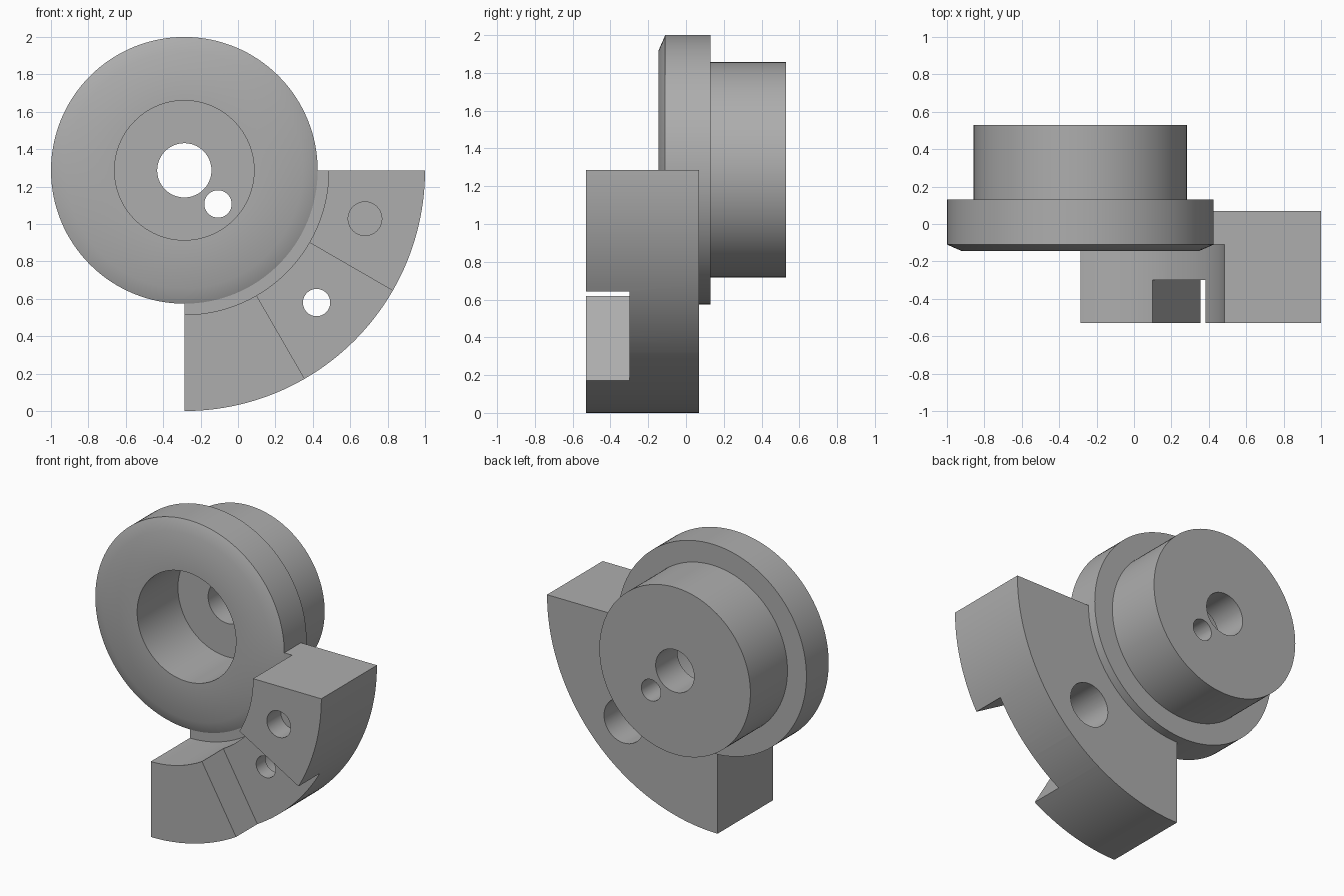
import bpy, bmesh
from math import radians, cos, sin, pi

if "Cube" in bpy.data.objects:
    bpy.data.objects.remove(bpy.data.objects["Cube"], do_unlink=True)

CX, CZ = -0.287, 1.287  # shared turning axis, running along y

grey = bpy.data.materials.new("plain_grey")
grey.use_nodes = True
colour = (0.42, 0.42, 0.42, 1)
grey.diffuse_color = colour
grey.node_tree.nodes["Principled BSDF"].inputs["Base Color"].default_value = colour


def lathe(name, profile, start=0, end=360, steps=128, cx=CX, cz=CZ):
    """Turn a closed (radius, y) profile about an axis along y."""
    full = end - start == 360
    bm = bmesh.new()
    rings = []
    for i in range(steps if full else steps + 1):
        a = radians(start + (end - start) * i / steps)
        rings.append([bm.verts.new((cx + r * cos(a), y, cz + r * sin(a))) for r, y in profile])
    n = len(profile)
    for i in range(steps):
        p, q = rings[i], rings[(i + 1) % len(rings)]
        for j in range(n):
            k = (j + 1) % n
            bm.faces.new((p[j], p[k], q[k], q[j]))
    if not full:
        bm.faces.new(rings[0])
        bm.faces.new(rings[-1])
    bmesh.ops.recalc_face_normals(bm, faces=bm.faces)
    mesh = bpy.data.meshes.new(name)
    bm.to_mesh(mesh)
    bm.free()
    mesh.materials.append(grey)
    obj = bpy.data.objects.new(name, mesh)
    bpy.context.collection.objects.link(obj)
    return obj


def drill(name, x, z, r, y0, y1):
    """Plain cylinder along y, used as a cutter."""
    bm = bmesh.new()
    ends = [[bm.verts.new((x + r * cos(i * pi / 32), y, z + r * sin(i * pi / 32)))
             for i in range(64)] for y in (y0, y1)]
    bm.faces.new(ends[0])
    bm.faces.new(ends[1])
    for i in range(64):
        j = (i + 1) % 64
        bm.faces.new((ends[0][i], ends[0][j], ends[1][j], ends[1][i]))
    bmesh.ops.recalc_face_normals(bm, faces=bm.faces)
    mesh = bpy.data.meshes.new(name)
    bm.to_mesh(mesh)
    bm.free()
    mesh.materials.append(grey)
    obj = bpy.data.objects.new(name, mesh)
    bpy.context.collection.objects.link(obj)
    return obj


def cut(target, cutter):
    cutter.hide_render = True
    mod = target.modifiers.new(cutter.name, 'BOOLEAN')
    mod.operation = 'DIFFERENCE'
    mod.solver = 'EXACT'
    mod.object = cutter
    bpy.ops.object.select_all(action='DESELECT')
    bpy.context.view_layer.objects.active = target
    target.select_set(True)
    bpy.ops.object.modifier_apply(modifier=mod.name)
    bpy.data.objects.remove(cutter, do_unlink=True)


def smooth(obj):
    bpy.ops.object.select_all(action='DESELECT')
    bpy.context.view_layer.objects.active = obj
    obj.select_set(True)
    bpy.ops.object.shade_smooth_by_angle(angle=radians(30))


# Flanged hub: bevelled front, deep front recess, bore through the back wall
hub = lathe("flanged_hub", [
    (0.373, -0.145), (0.633, -0.145), (0.713, -0.11), (0.713, 0.13),
    (0.57, 0.13), (0.57, 0.53), (0.145, 0.53), (0.145, 0.295), (0.373, 0.295)])
cut(hub, drill("pin_hole", CX + 0.18, CZ - 0.18, 0.073, 0.2, 0.6))
smooth(hub)

# Quarter-ring arm: inner ledge meets the flange behind its bevel
arm = lathe("quarter_arm", [
    (0.772, -0.53), (1.287, -0.53), (1.287, 0.07), (0.705, 0.07),
    (0.705, -0.11), (0.772, -0.11)], -90, 0, 48)

# Radial notch across the middle third of the arm
cut(arm, lathe("notch", [(0.6, -0.7), (1.5, -0.7), (1.5, -0.3), (0.6, -0.3)], -60, -30, 16))


def on_arm(degrees):
    a = radians(degrees)
    return CX + cos(a), CZ + sin(a)


# Counterbored bolt hole in the notch, blind hole in the upper block
cut(arm, drill("bolt_hole", *on_arm(-45), 0.073, -0.6, 0.2))
cut(arm, drill("counterbore", *on_arm(-45), 0.15, -0.2, 0.2))
cut(arm, drill("blind_hole", *on_arm(-15), 0.09, -0.7, -0.38))
smooth(arm)
